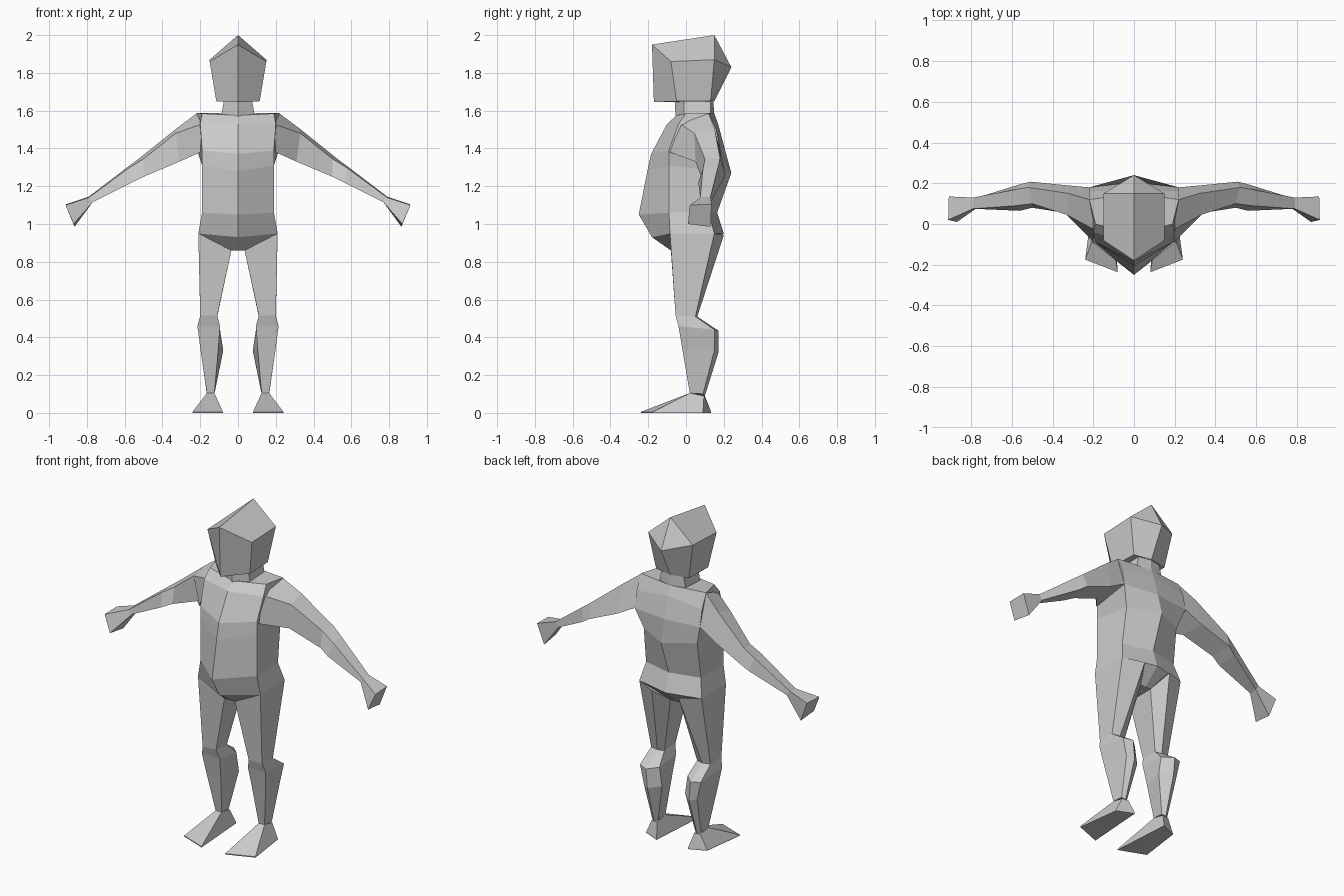
import bpy, bmesh


def loft(name, rings, closed):
    """Skin cross-sections, cap both ends and mirror across x = 0."""
    bm = bmesh.new()
    rows = [[bm.verts.new(p) for p in ring] for ring in rings]
    n = len(rows[0])
    for a, b in zip(rows, rows[1:]):
        for i in range(n if closed else n - 1):
            j = (i + 1) % n
            bm.faces.new((a[i], a[j], b[j], b[i]))
    bm.faces.new(rows[0])
    bm.faces.new(rows[-1])
    bmesh.ops.remove_doubles(bm, verts=bm.verts[:], dist=0.0005)
    # Mirror explicitly, then weld halves that meet on the centre line
    geo = bmesh.ops.duplicate(bm, geom=bm.verts[:] + bm.edges[:] + bm.faces[:])["geom"]
    for v in geo:
        if isinstance(v, bmesh.types.BMVert):
            v.co.x *= -1
    bmesh.ops.remove_doubles(bm, verts=bm.verts[:], dist=0.0005)
    bmesh.ops.recalc_face_normals(bm, faces=bm.faces[:])
    mesh = bpy.data.meshes.new(name)
    bm.to_mesh(mesh)
    bm.free()
    obj = bpy.data.objects.new(name, mesh)
    bpy.context.collection.objects.link(obj)
    return obj


# Half sections run front centre, front side, back side, back centre
loft("head", [
    [(0, -.17, 1.645), (.115, -.05, 1.65), (.11, .13, 1.65), (0, .15, 1.65)],
    [(0, -.18, 1.95), (.15, -.08, 1.86), (.15, .15, 1.87), (0, .24, 1.83)],
    [(0, -.18, 1.95), (.15, -.08, 1.86), (.15, .15, 1.87), (0, .15, 2.0)],
], False)

loft("neck", [
    [(0, -.06, 1.65), (.075, -.01, 1.65), (.075, .13, 1.65), (0, .145, 1.65)],
    [(0, -.055, 1.57), (.09, -.01, 1.57), (.09, .13, 1.57), (0, .15, 1.57)],
], False)

loft("torso", [
    [(0, -.05, 1.575), (.19, 0, 1.585), (.22, .12, 1.588), (0, .15, 1.585)],
    [(0, -.10, 1.53), (.2, -.04, 1.53), (.22, .16, 1.5), (0, .17, 1.53)],
    [(0, -.185, 1.37), (.19, -.09, 1.39), (.22, .18, 1.40), (0, .205, 1.40)],
    [(0, -.205, 1.28), (.19, -.09, 1.31), (.18, .15, 1.28), (0, .24, 1.27)],
    [(0, -.25, 1.05), (.19, -.09, 1.06), (.185, .12, 1.06), (0, .165, 1.06)],
    [(0, -.18, .93), (.21, -.085, .95), (.21, .15, .95), (0, .2, .95)],
    [(0, -.08, .86), (.035, -.08, .86), (.035, .1, .86), (0, .1, .86)],
], False)

# Limb sections are four-sided
loft("arms", [
    [(.19, -.03, 1.53), (.22, .12, 1.585), (.22, .18, 1.40), (.2, -.085, 1.38)],
    [(.33, .045, 1.48), (.32, .15, 1.51), (.33, .19, 1.34), (.31, .05, 1.33)],
    [(.5, .1, 1.345), (.52, .18, 1.35), (.51, .208, 1.265), (.5, .08, 1.25)],
    [(.58, .09, 1.295), (.58, .17, 1.305), (.56, .195, 1.23), (.56, .065, 1.22)],
    [(.79, .075, 1.14), (.79, .13, 1.145), (.77, .13, 1.115), (.77, .08, 1.115)],
], True)

loft("hands", [
    [(.79, .075, 1.14), (.79, .13, 1.145), (.77, .13, 1.115), (.77, .08, 1.115)],
    [(.913, .02, 1.10), (.91, .135, 1.105), (.865, .13, .985), (.87, .01, 1.0)],
], True)

loft("legs", [
    [(.21, -.085, .95), (.21, .15, .95), (.09, .2, .94), (.035, .1, .86), (.035, -.08, .86)],
    [(.2, -.055, .515), (.2, .05, .51), (.15, .06, .51), (.11, .05, .51), (.11, -.055, .515)],
    [(.215, -.04, .46), (.205, .15, .44), (.15, .172, .435), (.095, .12, .44), (.095, -.04, .46)],
    [(.198, -.018, .33), (.18, .15, .33), (.14, .172, .32), (.078, .12, .33), (.105, -.015, .33)],
    [(.165, .02, .105), (.165, .09, .1), (.145, .1, .09), (.125, .09, .1), (.125, .02, .105)],
], True)

loft("feet", [
    [(.165, .02, .105), (.165, .095, .09), (.125, .1, .09), (.125, .02, .105)],
    [(.24, -.175, .006), (.205, .09, .006), (.105, .133, .006), (.08, -.237, .006)],
    [(.24, -.175, 0), (.205, .09, 0), (.105, .133, 0), (.08, -.237, 0)],
], True)
